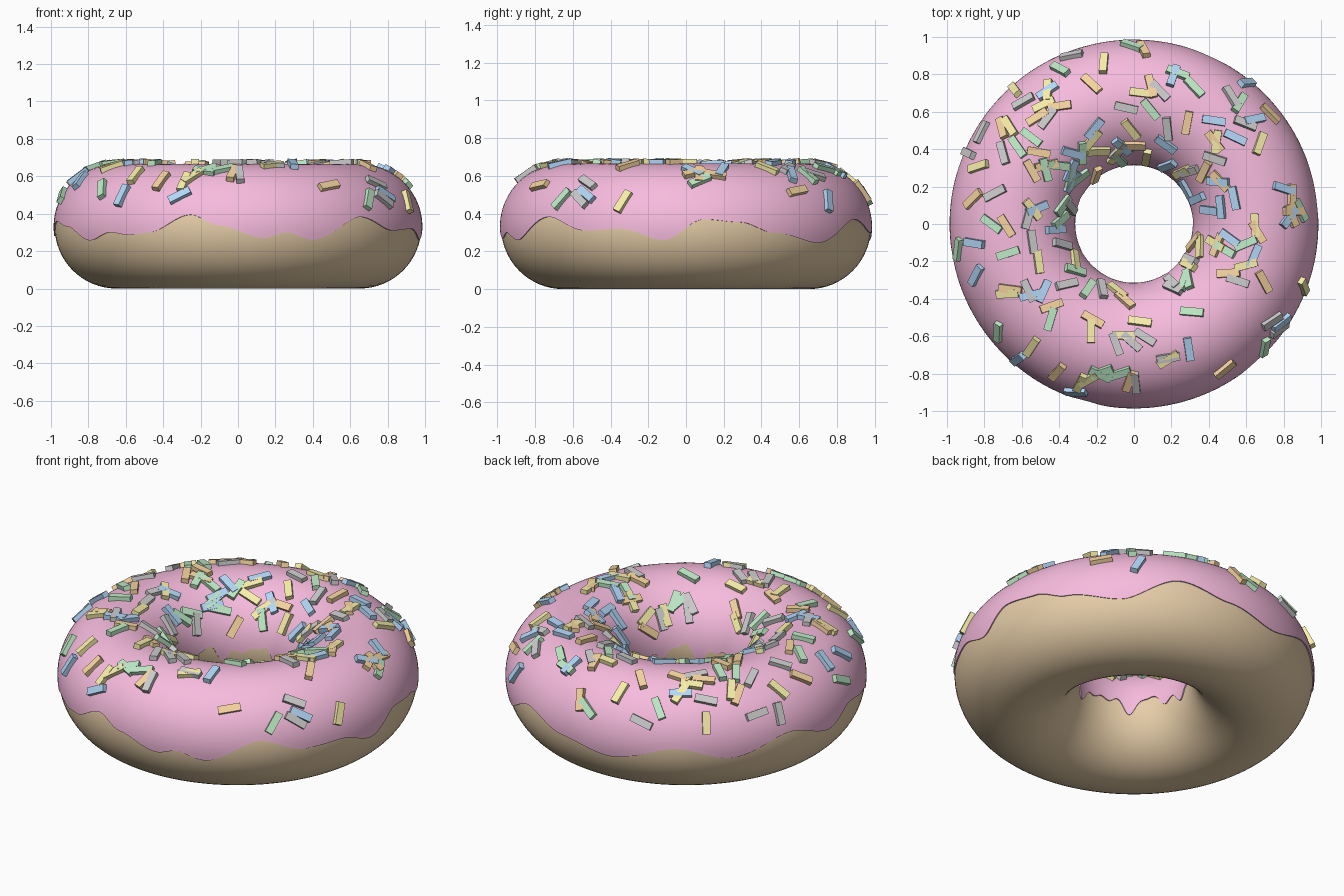
import bpy, bmesh, random
from math import sin, cos, asin, pi, radians
from mathutils import Vector, Matrix

if "Cube" in bpy.data.objects:
    bpy.data.objects.remove(bpy.data.objects["Cube"])

random.seed(12)
R, DOUGH, ICING, ZC = 0.65, 0.33, 0.336, 0.33


def finish(name, bm, color, smooth=True):
    bmesh.ops.recalc_face_normals(bm, faces=bm.faces)
    me = bpy.data.meshes.new(name)
    bm.to_mesh(me)
    bm.free()
    for p in me.polygons:
        p.use_smooth = smooth
    mat = bpy.data.materials.new(name)
    mat.diffuse_color = (*color, 1)
    mat.use_nodes = True
    mat.node_tree.nodes["Principled BSDF"].inputs["Base Color"].default_value = mat.diffuse_color
    me.materials.append(mat)
    ob = bpy.data.objects.new(name, me)
    bpy.context.collection.objects.link(ob)
    return ob


def ring_point(u, v, r):
    d = R + r * cos(v)
    return Vector((d * cos(u), d * sin(u), ZC + r * sin(v)))


def ring_mesh(rows, closed):
    """Skin a loop of cross-sections around the ring."""
    bm = bmesh.new()
    vs = [[bm.verts.new(p) for p in row] for row in rows]
    n, m = len(vs), len(vs[0])
    for i in range(n):
        a, b = vs[i], vs[(i + 1) % n]
        for j in range(m if closed else m - 1):
            k = (j + 1) % m
            bm.faces.new((a[j], b[j], b[k], a[k]))
    return bm


# Dough ring
NU, NV = 128, 64
finish("dough", ring_mesh([[ring_point(2 * pi * i / NU, 2 * pi * j / NV, DOUGH)
       for j in range(NV)] for i in range(NU)], True), (0.79, 0.61, 0.39))

# Icing: wavy outer drip line as (angle in degrees, height)
DRIPS = [(-170, .36), (-157, .33), (-144, .257), (-134, .30), (-126, .285), (-119, .30),
         (-105, .395), (-96, .337), (-82, .27), (-75, .30), (-66, .26), (-48, .383),
         (-33, .31), (-20, .32), (-7, .26), (5.5, .37), (17, .355), (28, .30), (46, .245),
         (65, .37), (82, .30), (100, .25), (122, .34), (140, .27), (160, .36), (178, .28)]


def outer_height(deg):
    pts = DRIPS + [(DRIPS[0][0] + 360, DRIPS[0][1])]
    if deg < pts[0][0]:
        deg += 360
    for (a, za), (b, zb) in zip(pts, pts[1:]):
        if a <= deg <= b:
            t = (deg - a) / (b - a)
            return za + (zb - za) * t * t * (3 - 2 * t)
    return 0.32


def inner_height(u):
    return 0.325 + 0.03 * sin(7 * u + 1) + 0.022 * sin(12 * u) + 0.015 * sin(19 * u + 2)


rows = []
NI, NJ = 360, 40
for i in range(NI):
    u = -pi + 2 * pi * i / NI
    v0 = asin((outer_height(-180 + 360 * i / NI) - ZC) / ICING)
    v1 = pi - asin((inner_height(u) - ZC) / ICING)
    row = [ring_point(u, v0, DOUGH - .004)]
    row += [ring_point(u, v0 + (v1 - v0) * j / NJ, ICING) for j in range(NJ + 1)]
    rows.append(row + [ring_point(u, v1, DOUGH - .004)])
icing = finish("icing", ring_mesh(rows, False), (0.93, 0.50, 0.73))
bpy.context.view_layer.objects.active = icing
icing.select_set(True)
bpy.ops.object.shade_smooth_by_angle(angle=radians(40))

# Sprinkles: small bars lying on the icing, one object per colour
COLORS = {"blue": (.45, .68, .93), "yellow": (.93, .85, .40), "green": (.52, .83, .57),
          "orange": (.92, .66, .35), "grey": (.70, .70, .70)}
for name, color in COLORS.items():
    bm = bmesh.new()
    for _ in range(33):
        u, v = random.uniform(0, 2 * pi), radians(random.uniform(22, 158))
        normal = Vector((cos(v) * cos(u), cos(v) * sin(u), sin(v)))
        around = Vector((-sin(u), cos(u), 0))
        spin = random.uniform(0, pi)
        x = around * cos(spin) + normal.cross(around) * sin(spin)
        rot = Matrix((x, normal.cross(x), normal)).transposed().to_4x4()
        bmesh.ops.create_cube(bm, size=1, matrix=Matrix.Translation(
            ring_point(u, v, ICING + 0.002)) @ rot @ Matrix.Diagonal((0.125, 0.042, 0.042, 1)))
    finish(name + "_sprinkles", bm, color, smooth=False)
